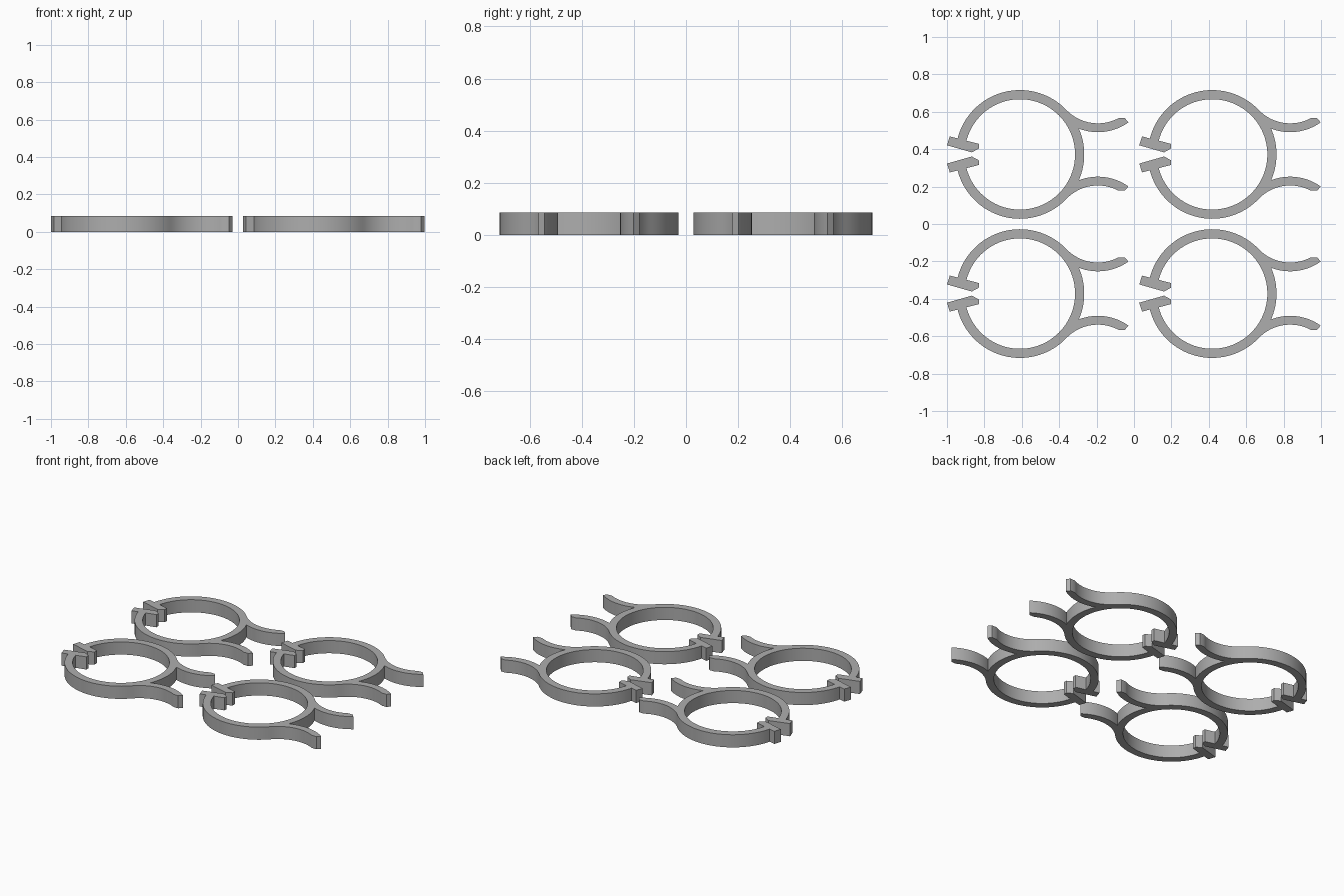
import bpy, bmesh, math

if "Cube" in bpy.data.objects:
    bpy.data.objects.remove(bpy.data.objects["Cube"])

HEIGHT = 0.085
R_OUT, R_IN = 0.344, 0.295           # ring radii
ARM_C = (0.417, 0.400)               # centre of the curved arm
ARM_OUT = 0.281                      # lower edge of the arm
ARM_IN = math.hypot(*ARM_C) - R_OUT  # upper edge, tangent to the ring
TAB = math.radians(165.6)            # angle where the ring meets its tab


def arc(c, r, a, b, n):
    return [(c[0] + r * math.cos(a + (b - a) * i / n),
             c[1] + r * math.sin(a + (b - a) * i / n)) for i in range(n + 1)]


def polar(r, a):
    return (r * math.cos(a), r * math.sin(a))


def arm_ring_corner():
    # Where the arm's lower edge crosses the outside of the ring
    d = math.hypot(*ARM_C)
    k = (d * d + R_OUT ** 2 - ARM_OUT ** 2) / (2 * d * R_OUT)
    return math.atan2(ARM_C[1], ARM_C[0]) - math.acos(k)


def half_outline():
    tangent = math.atan2(ARM_C[1], ARM_C[0])
    corner = arm_ring_corner()
    cx, cy = polar(R_OUT, corner)
    corner_on_arm = math.atan2(cy - ARM_C[1], cx - ARM_C[0])
    pts = arc((0, 0), R_IN, 0, TAB, 44)
    # Clasp tab, running radially through the ring end
    pts += [polar(0.226, TAB), (-0.219, 0.032), (-0.257, 0.011),
            (-0.390, 0.049), polar(0.387, TAB)]
    pts += arc((0, 0), R_OUT, TAB, tangent, 34)
    # Curved arm with a chamfered tip
    pts += arc(ARM_C, ARM_IN, tangent - math.pi, math.radians(-62), 20)[1:]
    pts += [(0.561, 0.194)]
    pts += arc(ARM_C, ARM_OUT, math.radians(-54.5), corner_on_arm, 16)
    pts += arc((0, 0), R_OUT, corner, 0, 10)[1:]
    return pts


def clip_mesh(mat):
    half = half_outline()
    outline = half + [(x, -y) for x, y in reversed(half[1:-1])]
    bm = bmesh.new()
    face = bm.faces.new([bm.verts.new((x, y, 0)) for x, y in outline])
    top = bmesh.ops.extrude_face_region(bm, geom=[face])["geom"]
    verts = [g for g in top if isinstance(g, bmesh.types.BMVert)]
    bmesh.ops.translate(bm, verts=verts, vec=(0, 0, HEIGHT))
    bmesh.ops.recalc_face_normals(bm, faces=bm.faces[:])
    mesh = bpy.data.meshes.new("ring_clip")
    bm.to_mesh(mesh)
    bm.free()
    mesh.materials.append(mat)
    return mesh


grey = bpy.data.materials.new("plain grey")
grey.diffuse_color = (0.42, 0.42, 0.42, 1)
grey.use_nodes = True
grey.node_tree.nodes["Principled BSDF"].inputs["Base Color"].default_value = grey.diffuse_color
mesh = clip_mesh(grey)

# Four identical clips in a two by two layout
for row, y in (("front", -0.372), ("back", 0.372)):
    for side, x in (("left", -0.610), ("right", 0.418)):
        ob = bpy.data.objects.new(f"ring_clip_{row}_{side}", mesh)
        ob.location = (x, y, 0)
        bpy.context.collection.objects.link(ob)
        ob.select_set(True)
        bpy.context.view_layer.objects.active = ob

# Smooth curved walls, keep the rims sharp (mesh is shared)
bpy.ops.object.select_all(action="DESELECT")
ob.select_set(True)
bpy.ops.object.shade_smooth_by_angle(angle=math.radians(30))
